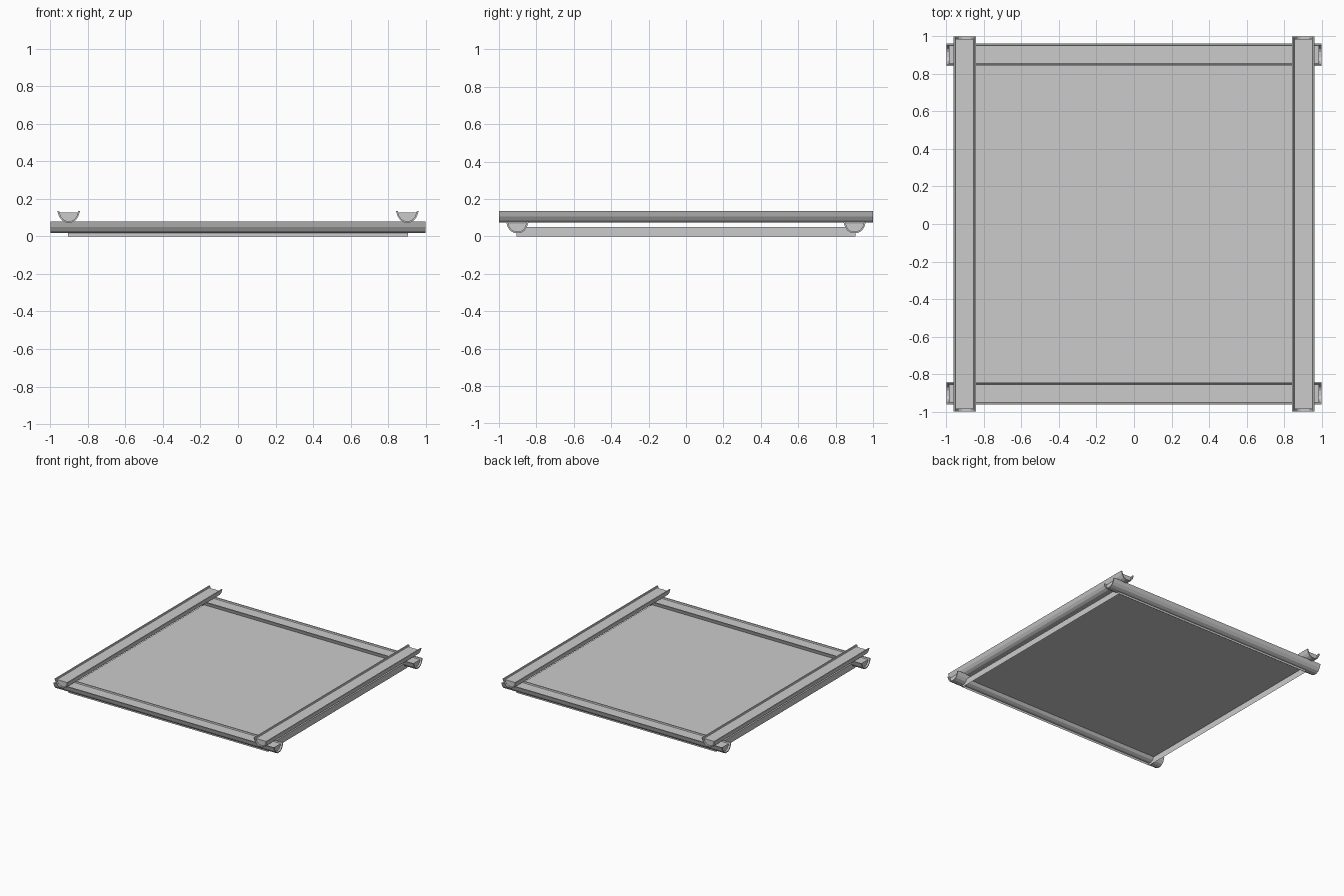
import bpy, bmesh
from mathutils import Matrix
from math import pi

if "Cube" in bpy.data.objects:
    bpy.data.objects.remove(bpy.data.objects["Cube"])


def make_object(name, bm):
    bmesh.ops.recalc_face_normals(bm, faces=bm.faces)
    mesh = bpy.data.meshes.new(name)
    bm.to_mesh(mesh)
    bm.free()
    obj = bpy.data.objects.new(name, mesh)
    bpy.context.collection.objects.link(obj)
    return obj


def extrude_profile(name, profile, length, matrix):
    # closed (across, height) outline extruded along local x
    bm = bmesh.new()
    face = bm.faces.new([bm.verts.new((-length / 2, u, v)) for u, v in profile])
    ext = bmesh.ops.extrude_face_region(bm, geom=[face])
    verts = [g for g in ext["geom"] if isinstance(g, bmesh.types.BMVert)]
    bmesh.ops.translate(bm, verts=verts, vec=(length, 0, 0))
    bm.transform(matrix)
    return make_object(name, bm)


def mirrored(half):
    return half + [(-u, v) for u, v in reversed(half)]


# half-log cross-sections: outer bark, inner bark, flat-topped core
outer = mirrored([(-0.061, 0.061), (-0.051, 0.031), (-0.037, 0.011), (-0.017, 0.0)])
inner = mirrored([(-0.051, 0.061), (-0.043, 0.034), (-0.031, 0.017), (-0.014, 0.008)])
core = mirrored([(-0.048, 0.051), (-0.043, 0.034), (-0.031, 0.017), (-0.014, 0.008)])
bark = outer + inner[::-1]


def half_log(name, matrix):
    extrude_profile(name + "_bark", bark, 2.0, matrix)
    extrude_profile(name + "_core", core, 1.97, matrix)


# lower logs along x, upper logs along y
for side, s in (("front", -1), ("back", 1)):
    half_log(side + "_log", Matrix.Translation((0, 0.902 * s, 0.018)))
for side, s in (("left", -1), ("right", 1)):
    half_log(side + "_log", Matrix.Translation((0.902 * s, 0, 0.075)) @ Matrix.Rotation(pi / 2, 4, 'Z'))

# base panel: shallow box, open underneath
bm = bmesh.new()
bmesh.ops.create_cube(bm, size=1.0, matrix=Matrix.Translation((0, 0, 0.025)) @ Matrix.Diagonal((1.81, 1.81, 0.05, 1)))
bm.normal_update()
bottom = [f for f in bm.faces if f.normal.z < -0.9]
bmesh.ops.delete(bm, geom=bottom, context='FACES_ONLY')
for f in bm.faces:
    f.smooth = False
panel = make_object("base_panel", bm)
